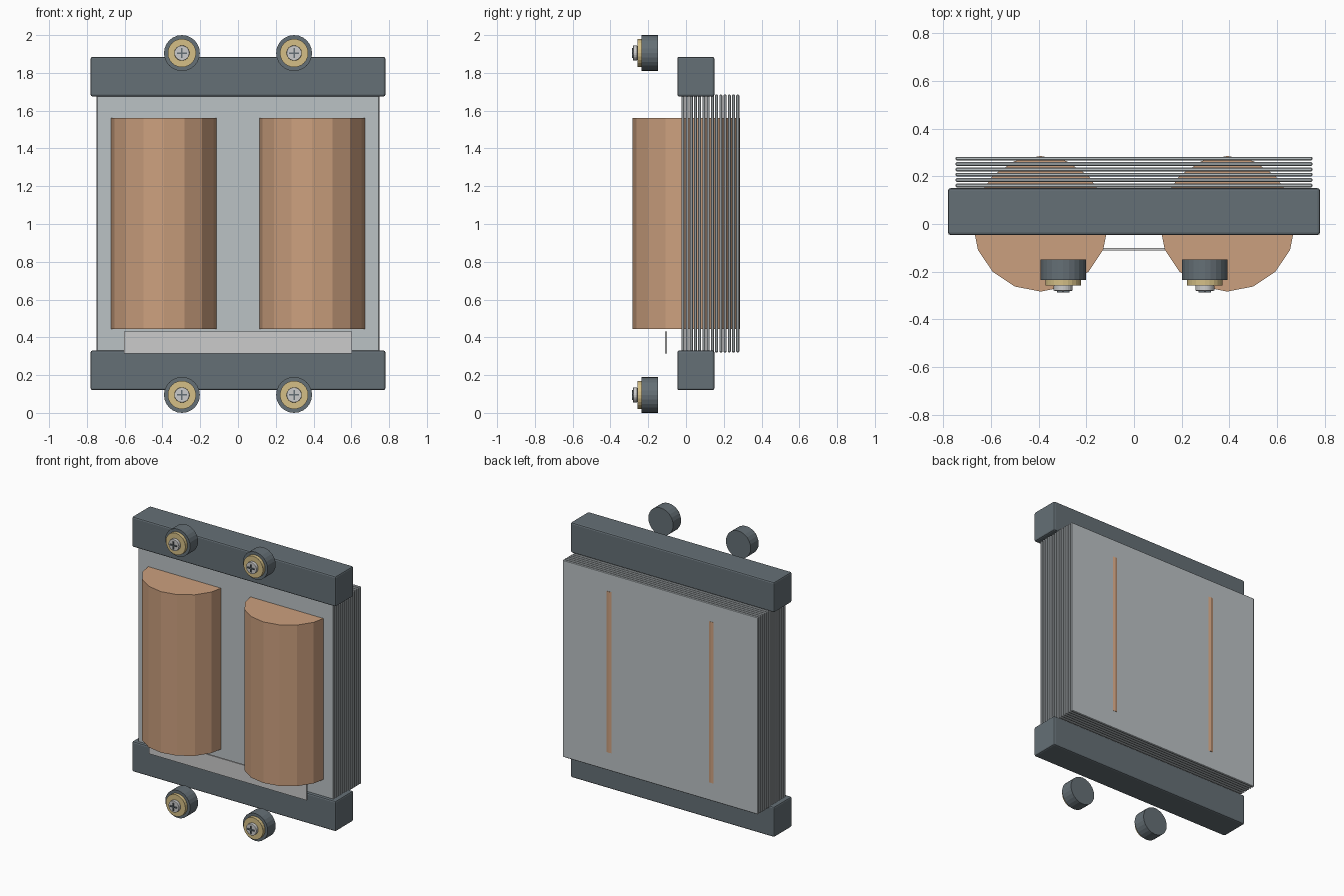
import bpy
from math import pi, radians

if "Cube" in bpy.data.objects:
    bpy.data.objects.remove(bpy.data.objects["Cube"])


def material(name, r, g, b):
    m = bpy.data.materials.new(name)
    m.diffuse_color = (r, g, b, 1)
    m.use_nodes = True
    m.node_tree.nodes["Principled BSDF"].inputs["Base Color"].default_value = m.diffuse_color
    return m


STEEL = material("dark_steel", 0.13, 0.16, 0.18)
SHEET = material("sheet_steel", 0.50, 0.54, 0.56)
COPPER = material("copper", 0.60, 0.35, 0.21)
BRASS = material("brass", 0.66, 0.52, 0.24)


def finish(obj, name, mat, bevel=0, segments=2):
    obj.name = name
    if mat:
        obj.data.materials.append(mat)
    if bevel:
        mod = obj.modifiers.new("bevel", 'BEVEL')
        mod.width = bevel
        mod.segments = segments
    return obj


def box(name, x, y, z, mat=None, bevel=0, segments=2):
    """Box from (min, max) ranges along each axis."""
    ranges = (x, y, z)
    bpy.ops.mesh.primitive_cube_add(size=1, location=[(a + b) / 2 for a, b in ranges])
    obj = bpy.context.object
    obj.scale = [b - a for a, b in ranges]
    bpy.ops.object.transform_apply(location=False, rotation=False, scale=True)
    return finish(obj, name, mat, bevel, segments)


def disc(name, x, z, radius, y0, y1, mat=None, bevel=0):
    """Cylinder along y, from y0 to y1."""
    bpy.ops.mesh.primitive_cylinder_add(vertices=24, radius=radius, depth=y1 - y0,
                                        location=(x, (y0 + y1) / 2, z),
                                        rotation=(pi / 2, 0, 0))
    return finish(bpy.context.object, name, mat, bevel)


# Laminated core: a stack of thin sheets
COUNT, THICK, FIRST, LAST = 14, 0.016, -0.025, 0.282
pitch = (LAST - FIRST - THICK) / (COUNT - 1)
for i in range(COUNT):
    y = FIRST + i * pitch
    box(f"core_sheet_{i + 1}", (-0.748, 0.748), (y, y + THICK), (0.32, 1.685), SHEET, 0.004, 1)

# Clamping bars at the top and bottom of the core
for name, z in (("bottom_clamp", (0.12, 0.33)), ("top_clamp", (1.675, 1.885))):
    box(name, (-0.78, 0.78), (-0.046, 0.15), z, STEEL, 0.01)

# Winding coils, faceted
for side, x in (("left", -0.392), ("right", 0.392)):
    bpy.ops.mesh.primitive_cylinder_add(vertices=16, radius=0.2845, depth=1.115,
                                        location=(x, 0.001, 1.0025))
    finish(bpy.context.object, f"{side}_coil", COPPER)

# Blank rating plate
box("rating_plate", (-0.603, 0.603), (-0.111, -0.1), (0.315, 0.43))

# Terminals: insulator, brass washer, screw head and raised cross
for level, z in (("bottom", 0.095), ("top", 1.905)):
    for side, x in (("left", -0.297), ("right", 0.297)):
        tag = f"{level}_{side}"
        disc(f"{tag}_insulator", x, z, 0.095, -0.235, -0.148, STEEL)
        disc(f"{tag}_washer", x, z, 0.075, -0.258, -0.235, BRASS)
        disc(f"{tag}_screw", x, z, 0.040, -0.28, -0.258, None, 0.003)
        box(f"{tag}_cross_bar_across", (x - 0.026, x + 0.026), (-0.287, -0.278),
            (z - 0.004, z + 0.004), STEEL)
        box(f"{tag}_cross_bar_upright", (x - 0.004, x + 0.004), (-0.287, -0.278),
            (z - 0.026, z + 0.026), STEEL)
